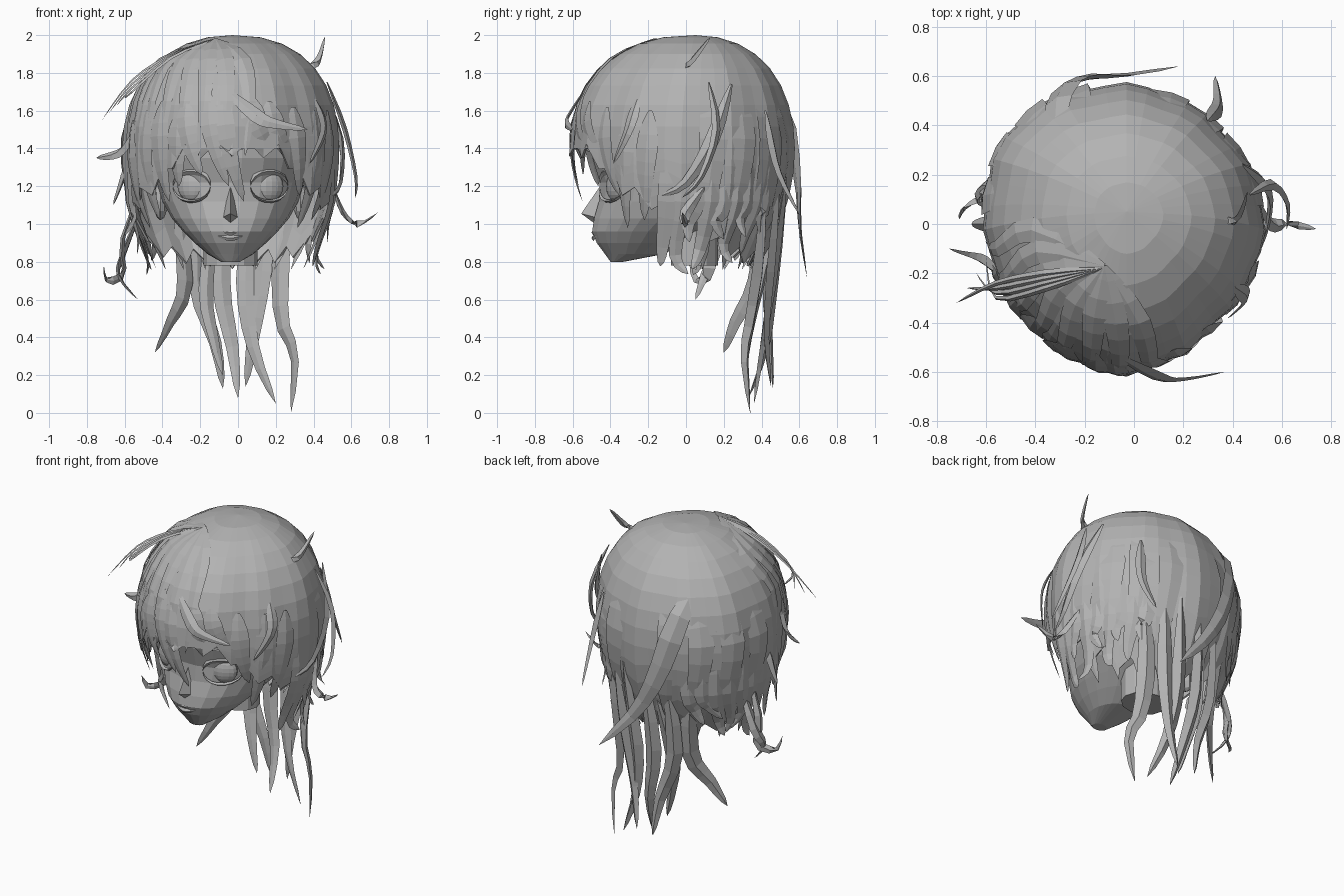
import bpy, bmesh, math, random
from mathutils import Vector

random.seed(4)
cube = bpy.data.objects.get("Cube")
if cube:
    bpy.data.objects.remove(cube, do_unlink=True)

grey = bpy.data.materials.new("plain grey")
grey.use_nodes = True
grey.diffuse_color = (0.45, 0.45, 0.45, 1)
grey.node_tree.nodes["Principled BSDF"].inputs["Base Color"].default_value = grey.diffuse_color

MID = -0.04  # centre line of the face


def finish(bm, name):
    bmesh.ops.recalc_face_normals(bm, faces=bm.faces)
    mesh = bpy.data.meshes.new(name)
    bm.to_mesh(mesh)
    bm.free()
    mesh.materials.append(grey)
    obj = bpy.data.objects.new(name, mesh)
    bpy.context.collection.objects.link(obj)
    return obj


def skin(bm, rings):
    """Bridge closed rings of points with quads and return the vertex rings."""
    rows = [[bm.verts.new(p) for p in ring] for ring in rings]
    for a, b in zip(rows, rows[1:]):
        for i in range(len(a)):
            j = (i + 1) % len(a)
            bm.faces.new((a[i], a[j], b[j], b[i]))
    return rows


def spline(pts, t):
    """Point on a smooth path through pts."""
    s = min(t * (len(pts) - 1), len(pts) - 1.0001)
    i, f = int(s), s - int(s)
    a, b, c, d = (Vector(pts[max(0, min(len(pts) - 1, i + k))]) for k in (-1, 0, 1, 2))
    return b + (c - a) * f / 2 + (a - b * 2.5 + c * 2 - d / 2) * f**2 + ((b - c) * 1.5 + (d - a) / 2) * f**3


def lock(bm, pts, width, thick=0.025, both=False, steps=9):
    """Flattened, ridged strand that narrows to its tip, or evenly to both ends."""
    rings = []
    for k in range(steps + 1):
        t = k / steps
        p = spline(pts, t)
        along = spline(pts, min(1, t + 0.03)) - spline(pts, max(0, t - 0.03))
        out = (p - Vector((0, 0, min(p.z, 1.4)))).normalized()
        side = along.cross(out).normalized()
        out = side.cross(along).normalized()
        s = math.sin(math.pi * t) if both else min(1, 0.15 + 3 * t) * (1 - t) ** 0.6
        s = max(s, 0.01)
        w, h = side * width * s / 2, out * thick * s
        rings.append([p - w, p + h, p + w, p - h * 0.4])
    rows = skin(bm, rings)
    bm.faces.new(rows[0])
    bm.faces.new(rows[-1])


def group(name, strands, thick=0.025):
    bm = bmesh.new()
    for width, *pts in strands:
        lock(bm, pts, width, thick)
    return finish(bm, name)


# Hair surface: azimuth in degrees measured from the front, positive to the left
DENTS = [(-128, 30, 0.05), (45, 32, -0.05), (-42, 25, -0.025), (140, 30, -0.015)]


def hair(az, z, out=0.0):
    a = math.radians(az)
    h = (z - 1.4) / 0.6
    p = 2.25 + 0.17 * math.cos(a) + 0.1 * math.sin(a)
    if h > 0:
        r = max(0, 1 - min(1, h) ** p) ** (1 / p)
    else:
        r = 1 - (0.25 - 0.06 * math.cos(a)) * h * h
    bump = sum(size * math.exp(-((az - at) / wide) ** 2) for at, wide, size in DENTS)
    x = -0.03 + (0.565 * r + bump * r + out) * math.sin(a)
    y = -0.025 + 0.07 * max(0, h) ** 2 - (0.59 * r + bump * r + out) * math.cos(a)
    return Vector((x, y, z))


def rim(az):
    d = abs(az)
    keys = [(0, 1.4), (30, 1.38), (52, 1.2), (78, 1.09), (105, 0.96), (130, 0.84), (181, 0.8)]
    for (d0, z0), (d1, z1) in zip(keys, keys[1:]):
        if d <= d1:
            return z0 + (z1 - z0) * (d - d0) / (d1 - d0)


# Hair cap with faint ridges and a ragged rim
COLS, UP, DOWN = 40, 8, 5
bm = bmesh.new()
rings = []
for row in range(1, UP + DOWN + 1):
    ring = []
    for c in range(COLS):
        az = -180 + 360 * c / COLS
        low = rim(az) + (0.04 if c % 2 else -0.04)
        if row <= UP:
            z = 1.4 + 0.6 * math.cos(math.pi / 2 * row / UP)
        else:
            z = 1.4 + (low - 1.4) * (row - UP) / DOWN
        ring.append(hair(az, z, 0.009 * math.cos(c * 1.9) * row / UP))
    rings.append(ring)
rows = skin(bm, rings)
crown = bm.verts.new((-0.03, 0.05, 2.0))
for i in range(COLS):
    bm.faces.new((crown, rows[0][i], rows[0][(i + 1) % COLS]))
cap = finish(bm, "hair_cap")
shell = cap.modifiers.new("thickness", "SOLIDIFY")
shell.thickness = 0.012

# Head and jaw: z, half width, front y, back y
SECTIONS = [(0.8, 0.05, -0.4, -0.33), (0.84, 0.12, -0.43, -0.12), (0.9, 0.19, -0.475, 0.0),
            (0.96, 0.25, -0.5, 0.1), (1.03, 0.31, -0.49, 0.22), (1.12, 0.36, -0.465, 0.32),
            (1.22, 0.39, -0.46, 0.38), (1.35, 0.43, -0.5, 0.42), (1.55, 0.45, -0.5, 0.42),
            (1.75, 0.36, -0.38, 0.34), (1.87, 0.18, -0.2, 0.18)]
bm = bmesh.new()
rings = []
for z, half, front, back in SECTIONS:
    turns = [2 * math.pi * i / 22 for i in range(22)]
    rings.append([(MID + half * math.cos(a), (front + back) / 2 + (back - front) / 2 * math.sin(a), z)
                  for a in turns])
rows = skin(bm, rings)
bm.faces.new(rows[0])
bm.faces.new(rows[-1])
finish(bm, "head")


def face_point(x, z, out=0.01):
    """Point on the face at x from its centre line."""
    return Vector((MID + x, -0.04 - 0.42 * math.sqrt(1 - (x / 0.39) ** 2) - out, z))


# Nose
bm = bmesh.new()
bridge, tip, left, right, base = (bm.verts.new((MID + x, y, z)) for x, y, z in (
    (0, -0.455, 1.2), (0, -0.555, 1.055), (0.05, -0.46, 1.03), (-0.05, -0.46, 1.03), (0, -0.48, 1.0)))
for f in ((bridge, left, tip), (bridge, tip, right), (tip, left, base), (tip, base, right)):
    bm.faces.new(f)
finish(bm, "nose")

# Lips
bm = bmesh.new()
for z, w in ((0.955, 0.025), (0.925, 0.03)):
    lock(bm, [(MID - 0.085, -0.465, 0.945), (MID, -0.492, z), (MID + 0.085, -0.465, 0.945)], w, 0.01, True)
finish(bm, "lips")

# Eyes, lids and brows
for side, name in ((1, "left"), (-1, "right")):
    bpy.ops.mesh.primitive_uv_sphere_add(segments=14, ring_count=10, radius=0.08,
                                         location=face_point(0.205 * side, 1.2, -0.022))
    eye = bpy.context.object
    eye.name = name + "_eye"
    eye.scale = (1, 0.5, 1)
    eye.rotation_euler.z = side * 0.4
    eye.data.materials.append(grey)

    bm = bmesh.new()
    for up, width in ((1, 0.04), (-1, 0.018)):
        arc = [math.pi * k / 6 for k in range(7)]
        lock(bm, [face_point(side * (0.205 + 0.1 * math.cos(a)), 1.2 + up * 0.08 * math.sin(a), 0.012)
                  for a in arc], width, 0.016, True)
    lock(bm, [face_point(side * x, z, 0.02) for x, z in ((0.08, 1.31), (0.2, 1.36), (0.32, 1.3))],
         0.03, 0.012, True)
    finish(bm, name + "_lids_and_brow")

    # Ear
    bpy.ops.mesh.primitive_uv_sphere_add(segments=10, ring_count=6, radius=0.1,
                                         location=(MID + side * 0.37, 0.0, 1.12))
    ear = bpy.context.object
    ear.name = name + "_ear"
    ear.scale = (0.4, 0.7, 1)
    ear.data.materials.append(grey)

# Neck
bpy.ops.mesh.primitive_cylinder_add(vertices=12, radius=0.125, depth=0.32, location=(MID, 0.045, 0.94))
bpy.context.object.name = "neck"
bpy.context.object.scale.x = 1.15
bpy.context.object.data.materials.append(grey)

# Fringe: azimuth and height at root and tip, then width
fringe = []
for a0, z0, a1, z1, w in ((-6, 1.74, 7, 1.12, 0.14), (-14, 1.7, -2, 1.2, 0.13), (-28, 1.65, -18, 1.26, 0.16),
                          (-32, 1.6, -34, 1.2, 0.16), (-46, 1.65, -43, 1.12, 0.17), (-58, 1.6, -54, 1.02, 0.17),
                          (10, 1.68, 24, 1.38, 0.17), (22, 1.65, 40, 1.33, 0.16), (40, 1.62, 49, 1.15, 0.16),
                          (58, 1.6, 52, 0.98, 0.15), (-72, 1.55, -68, 0.98, 0.16), (72, 1.6, 66, 1.02, 0.16)):
    path = [hair(a0 + (a1 - a0) * t * t, z0 + (z1 - z0) * t, 0.004 - 0.03 * t**3) for t in (0, 0.35, 0.7, 1)]
    fringe.append((w, *path))
fringe.append((0.1, hair(-5, 1.72), (0.1, -0.62, 1.57), (0.2, -0.63, 1.53), (0.37, -0.6, 1.5)))
fringe.append((0.09, hair(62, 1.66), hair(61, 1.5, 0.03), hair(50, 1.32, 0.02)))
group("fringe", fringe, 0.015)

# Broad flat locks combed over the cap from the whorl
combed = []
for az in range(-84, 10, 13):
    combed.append((0.13, (-0.12, -0.17, 1.98), hair(az, 1.87, 0.006), hair(az + 3, 1.65, 0.006), hair(az, 1.36, 0)))
for az in (-160, -142, -124, -106, 104, 122, 140, 158):
    combed.append((0.2, hair(az, 1.75, -0.01), hair(az + 3, 1.45, 0.002), hair(az, 1.1, 0.002), hair(az + 2, 0.76)))
group("combed_locks", combed, 0.012)

# Long locks down the back
group("long_back_locks", [
    (0.14, (0.28, 0.42, 1.3), (0.23, 0.39, 0.85), (0.23, 0.34, 0.5), (0.3, 0.31, 0.3), (0.28, 0.34, 0)),
    (0.13, (0.08, 0.53, 1.25), (0.04, 0.45, 0.7), (0.08, 0.4, 0.35), (0.2, 0.36, 0.05)),
    (0.13, (0.17, 0.49, 1.25), (0.13, 0.44, 0.75), (0.08, 0.42, 0.4), (0.04, 0.45, 0.14)),
    (0.13, (-0.06, 0.53, 1.25), (-0.09, 0.46, 0.7), (-0.03, 0.42, 0.35), (0, 0.33, 0.08)),
    (0.13, (-0.2, 0.5, 1.25), (-0.22, 0.43, 0.7), (-0.12, 0.44, 0.37), (-0.08, 0.46, 0.13)),
    (0.11, (-0.12, 0.49, 1.1), (-0.17, 0.38, 0.65), (-0.13, 0.33, 0.4), (-0.08, 0.31, 0.2)),
    (0.14, (-0.34, 0.43, 1.25), (-0.28, 0.36, 0.7), (-0.36, 0.26, 0.48), (-0.44, 0.2, 0.32))], 0.04)

# Curled locks hanging at both sides
curls = []
for side in (1, -1):
    for k in range(9):
        az = side * (82 + k * 8)
        end = random.uniform(0.72, 0.96)
        curls.append((0.13, hair(az, random.uniform(1.35, 1.6), -0.008), hair(az, 1.12, 0.005),
                      hair(az - side * 4, end + 0.1, 0.01),
                      hair(az + side * random.uniform(-14, 6), end, random.uniform(0.02, 0.1))))
group("side_curls", curls, 0.018)

# Loose flicks that leave the outline
group("loose_flicks", [
    (0.09, (-0.53, 0.1, 1.15), (-0.61, 0.12, 0.9), (-0.6, 0.12, 0.74), (-0.69, 0.06, 0.7), (-0.71, 0.02, 0.78)),
    (0.09, (-0.5, 0.15, 1.1), (-0.6, 0.15, 0.85), (-0.63, 0.1, 0.73), (-0.53, 0.05, 0.6)),
    (0.09, (-0.54, -0.2, 1.5), (-0.62, -0.14, 1.38), (-0.75, -0.1, 1.35)),
    (0.08, (-0.57, 0, 1.35), (-0.62, 0, 1.2), (-0.66, 0, 1.1)),
    (0.08, (0.5, 0.1, 1.2), (0.55, 0, 1.06), (0.63, 0, 1.0), (0.74, -0.02, 1.06)),
    (0.06, (0.47, 0.12, 1.75), (0.56, 0.16, 1.5), (0.62, 0.08, 1.25), (0.62, -0.02, 1.14)),
    (0.1, (0.44, 0.24, 1.74), (0.54, 0.14, 1.45), (0.54, 0, 1.22), (0.5, -0.13, 1.15)),
    (0.06, (0.35, 0, 1.82), (0.42, 0.03, 1.86), (0.46, 0.13, 1.99)),
    (0.18, (-0.32, 0.3, 1.84), (-0.3, 0.52, 1.6), (-0.2, 0.59, 1.25), (-0.05, 0.6, 0.98), (0.18, 0.64, 0.72)),
    (0.08, (0.3, 0.42, 1.6), (0.34, 0.48, 1.3), (0.33, 0.6, 1.05))])

# Fly-away strands fanning from the whorl
fan = []
for k in range(4):
    fan.append((0.04, (-0.13, -0.18, 1.975), (-0.36, -0.2 - k * 0.02, 1.89 - k * 0.005),
                (-0.56, -0.24 - k * 0.02, 1.76 - k * 0.02), (-0.72 + k * 0.04, -0.32 + k * 0.06, 1.55 + k * 0.04)))
group("crown_strands", fan, 0.012)
